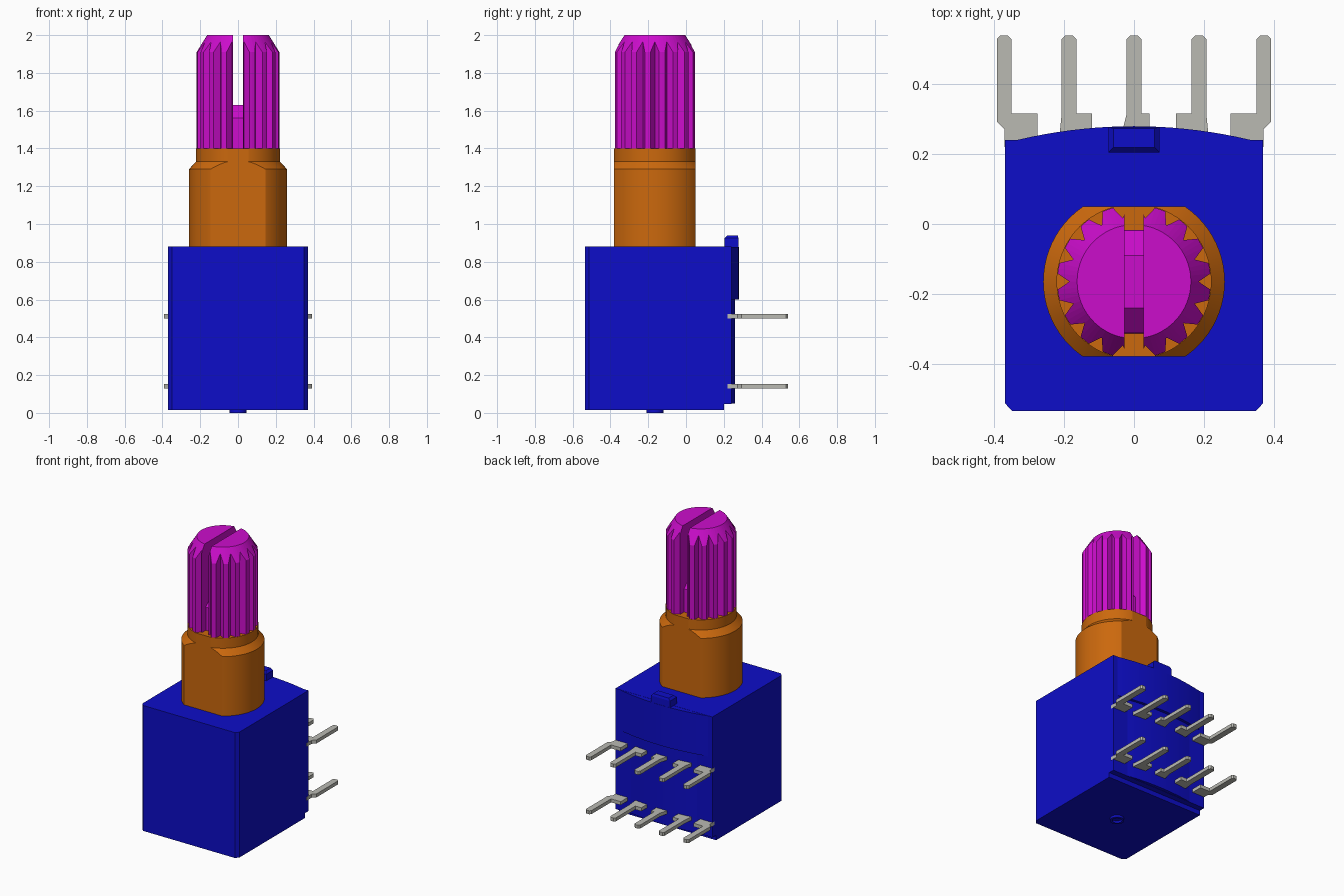
import bpy, bmesh
from math import sin, cos, radians, pi, sqrt
from mathutils import Vector

if "Cube" in bpy.data.objects:
    bpy.data.objects.remove(bpy.data.objects["Cube"])


def material(name, rgb):
    m = bpy.data.materials.new(name)
    m.use_nodes = True
    m.diffuse_color = (*rgb, 1)
    m.node_tree.nodes["Principled BSDF"].inputs["Base Color"].default_value = (*rgb, 1)
    return m


BLUE = material("blue plastic", (0.004, 0.004, 0.58))
ORANGE = material("orange metal", (0.6, 0.14, 0.004))
MAGENTA = material("magenta plastic", (0.6, 0.004, 0.6))
GREY = material("grey metal", (0.49, 0.49, 0.45))
AXIS_Y = -0.165


def finish(bm, name, mat, smooth=None):
    bmesh.ops.recalc_face_normals(bm, faces=bm.faces)
    mesh = bpy.data.meshes.new(name)
    bm.to_mesh(mesh)
    bm.free()
    ob = bpy.data.objects.new(name, mesh)
    bpy.context.collection.objects.link(ob)
    mesh.materials.append(mat)
    if smooth:
        bpy.ops.object.select_all(action="DESELECT")
        ob.select_set(True)
        bpy.context.view_layer.objects.active = ob
        bpy.ops.object.shade_smooth_by_angle(angle=radians(smooth))
    return ob


def loft(rings, cap=True):
    """Bridge equal rings of points into a closed solid."""
    bm = bmesh.new()
    vs = [[bm.verts.new(p) for p in ring] for ring in rings]
    n = len(vs[0])
    for a, b in zip(vs, vs[1:]):
        for i in range(n):
            j = (i + 1) % n
            bm.faces.new((a[i], a[j], b[j], b[i]))
    if cap:
        bm.faces.new(vs[0])
        bm.faces.new(vs[-1])
    return bm


def prism(pts, z0, z1):
    return loft([[(x, y, z) for x, y in pts] for z in (z0, z1)])


def cut(ob, cutter):
    """Subtract the cutter and discard it."""
    cutter.hide_render = True
    mod = ob.modifiers.new("cut", "BOOLEAN")
    mod.operation, mod.solver, mod.object = "DIFFERENCE", "EXACT", cutter
    bpy.context.view_layer.objects.active = ob
    bpy.ops.object.modifier_apply(modifier=mod.name)
    bpy.data.objects.remove(cutter)


def rect(x0, x1, y0, y1):
    return [(x0, y0), (x1, y0), (x1, y1), (x0, y1)]


def bulge(w, y0, y1, y2, n=20):
    """Block outline whose back bows from y1 at the sides to y2 in the middle."""
    r = (w * w + (y2 - y1) ** 2) / (2 * (y2 - y1))
    xs = [w - 2 * w * i / n for i in range(n + 1)]
    return [(-w, y0), (w, y0)] + [(x, y2 - r + sqrt(r * r - x * x)) for x in xs]


# Housing with chamfered front corners and a step under the back
body = finish(prism([(-0.35, -0.535), (0.35, -0.535), (0.37, -0.513), (0.37, 0.24),
                     (-0.37, 0.24), (-0.37, -0.513)], 0.015, 0.88), "housing", BLUE)
cut(body, finish(prism(rect(-0.5, 0.5, 0.2, 0.4), -0.1, 0.048), "step_cutter", BLUE))
finish(prism(bulge(0.369, 0.15, 0.232, 0.28), 0.6, 0.879), "upper_back_panel", BLUE, 10)
finish(prism(bulge(0.335, 0.15, 0.225, 0.26), 0.05, 0.61), "lower_back_panel", BLUE, 10)

# Locating tab on the top back edge
finish(loft([[(x, y, z) for x, y in rect(-0.073 + d, 0.073 - d, 0.205 + d, 0.278 - d / 3)]
             for z, d in ((0.6, 0), (0.925, 0), (0.94, 0.014))]), "locating_tab", BLUE)

# Raised ring under the housing
N = 40
ring = [[(r * cos(2 * pi * i / N), AXIS_Y + r * sin(2 * pi * i / N), z) for i in range(N)]
        for r, z in ((0.045, 0.02), (0.045, 0), (0.03, 0), (0.03, 0.02))]
finish(loft(ring, cap=False), "bottom_ring", BLUE, 30)

# Bushing: turned profile with two flats
N = 72
bm = loft([[(r * cos(2 * pi * i / N), AXIS_Y + r * sin(2 * pi * i / N), z) for i in range(N)]
           for r, z in ((0.26, 0.87), (0.26, 1.29), (0.222, 1.33), (0.222, 1.4))])
for side in (-1, 1):
    res = bmesh.ops.bisect_plane(bm, geom=bm.verts[:] + bm.edges[:] + bm.faces[:],
                                 plane_co=(0, AXIS_Y + side * 0.215, 0),
                                 plane_no=Vector((0, side, 0)), clear_outer=True)
    edges = [e for e in res["geom_cut"] if isinstance(e, bmesh.types.BMEdge)]
    bmesh.ops.holes_fill(bm, edges=edges, sides=0)
finish(bm, "bushing", ORANGE, 10)

# Splined shaft: teeth run up into a conical tip
TEETH, TOP_R = 18, 0.163
low, mid, top = [], [], []
for t in range(TEETH):
    for offset, r in ((-4, 0.22), (0, 0.22), (4, 0.22), (10, 0.185)):
        a = radians(10 + t * 360 / TEETH + offset)
        c, s = cos(a), sin(a)
        low.append((r * c, AXIS_Y + r * s, 1.39))
        mid.append((r * c, AXIS_Y + r * s, 2 - (r - TOP_R) * 1.58))
        top.append((TOP_R * c, AXIS_Y + TOP_R * s, 2))
shaft = finish(loft([low, mid, top]), "splined_shaft", MAGENTA)

# Screwdriver slot, with a floor that falls away to the sides
half = [(0.075, 1.63), (0.147, 1.56), (0.148, 1.385), (0.3, 1.385), (0.3, 2.1)]
outline = half + [(-y, z) for y, z in reversed(half)]
cut(shaft, finish(loft([[(x, AXIS_Y + y, z) for y, z in outline] for x in (-0.027, 0.027)]),
                  "slot_cutter", MAGENTA))


# Terminal pins: two rows of five, each a narrow leg on a wider foot
def pin_outline(x, foot0, foot1, base):
    w, tip = 0.021, 0.54
    return [(foot0, base), (foot1, base), (foot1, 0.316), (x + w, 0.316),
            (x + w, tip - 0.01), (x + w - 0.01, tip), (x - w + 0.01, tip),
            (x - w, tip - 0.01), (x - w, 0.316 if foot0 < x - w else 0.293)]


PINS = {"centre": pin_outline(0, -0.045, 0.045, 0.22),
        "inner": pin_outline(-0.186, -0.217, -0.12, 0.22),
        "outer": pin_outline(-0.372, -0.371, -0.277, 0.22)}
# The outer foot chamfers out to the leg
PINS["outer"].append((-0.371, 0.272))
for row, z in (("lower", 0.14), ("upper", 0.512)):
    for kind, pts in PINS.items():
        for side, sx in (("right", 1), ("left", -1)):
            if kind == "centre" and sx < 0:
                continue
            finish(prism([(sx * x, y) for x, y in pts], z - 0.012, z + 0.012),
                   f"{row}_{kind}_{side}_pin", GREY)
